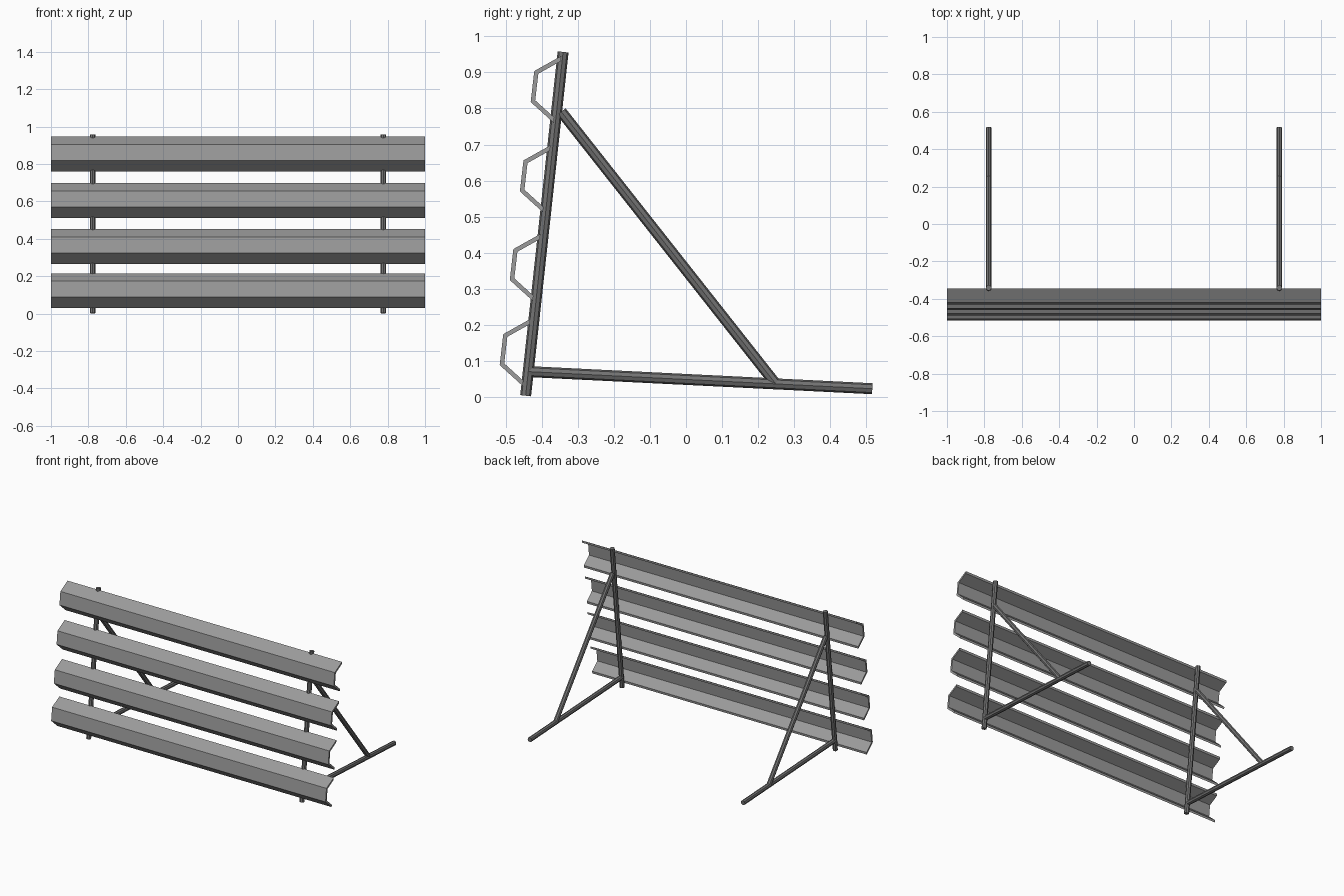
import bpy, bmesh
from mathutils import Vector

if "Cube" in bpy.data.objects:
    bpy.data.objects.remove(bpy.data.objects["Cube"])

POST_LOW, POST_TOP = Vector((-0.445, 0.003)), Vector((-0.341, 0.957))
POST_DIR = (POST_TOP - POST_LOW).normalized()


def grey(name, v):
    mat = bpy.data.materials.new(name)
    mat.diffuse_color = (v, v, v, 1)
    mat.use_nodes = True
    mat.node_tree.nodes["Principled BSDF"].inputs["Base Color"].default_value = mat.diffuse_color
    return mat


SHEET, STEEL = grey("sheet_grey", 0.33), grey("dark_steel", 0.17)


def finish(bm, name, mat):
    bmesh.ops.recalc_face_normals(bm, faces=bm.faces)
    me = bpy.data.meshes.new(name)
    bm.to_mesh(me)
    bm.free()
    me.materials.append(mat)
    ob = bpy.data.objects.new(name, me)
    bpy.context.collection.objects.link(ob)
    return ob


def tube(name, x, a, b, r=0.0152, sides=8):
    """Straight capped tube between two (y, z) points at given x."""
    a, b = Vector((x, *a)), Vector((x, *b))
    d = b - a
    bm = bmesh.new()
    bmesh.ops.create_cone(bm, cap_ends=True, segments=sides,
                          radius1=r, radius2=r, depth=d.length)
    rot = d.to_track_quat('Z', 'Y').to_matrix().to_4x4()
    rot.translation = (a + b) / 2
    bmesh.ops.transform(bm, matrix=rot, verts=bm.verts)
    return finish(bm, name, STEEL)


def meet(p, d, q, e):
    """Intersection of two 2D lines."""
    w = q - p
    return p + d * ((w.x * e.y - w.y * e.x) / (d.x * e.y - d.y * e.x))


def slat(name, offset, t=0.012):
    """Folded sheet: outer profile plus a mitred inner offset, ends cut along the post."""
    out = [Vector(p) + Vector(offset) for p in
           ((-0.346, 0.946), (-0.421, 0.904), (-0.431, 0.818), (-0.367, 0.760))]
    dirs = [(out[i + 1] - out[i]).normalized() for i in range(3)]
    inner = [(out[i] + Vector((-dirs[i].y, dirs[i].x)) * t, dirs[i]) for i in range(3)]
    ins = [meet(*inner[0], out[0], POST_DIR), meet(*inner[0], *inner[1]),
           meet(*inner[1], *inner[2]), meet(*inner[2], out[3], POST_DIR)]
    bm = bmesh.new()
    o = [bm.verts.new((-1, p.x, p.y)) for p in out]
    n = [bm.verts.new((-1, p.x, p.y)) for p in ins]
    faces = [bm.faces.new((o[i], o[i + 1], n[i + 1], n[i])) for i in range(3)]
    ext = bmesh.ops.extrude_face_region(bm, geom=faces, use_keep_orig=True)
    bmesh.ops.translate(bm, vec=(2, 0, 0),
                        verts=[v for v in ext['geom'] if isinstance(v, bmesh.types.BMVert)])
    return finish(bm, name, SHEET)


# Two support frames: leaning post, ground leg, diagonal brace
for side, x in (("left", -0.777), ("right", 0.777)):
    tube(side + "_post", x, POST_LOW, POST_TOP)
    tube(side + "_ground_leg", x, (-0.438, 0.070), (0.517, 0.0225))
    tube(side + "_brace", x, (-0.346, 0.791), (0.249, 0.036))

# Four folded horizontal slats
for i, off in enumerate(((0, 0), (-0.030, -0.248), (-0.058, -0.494), (-0.086, -0.730))):
    slat(f"slat_{i + 1}", off)
